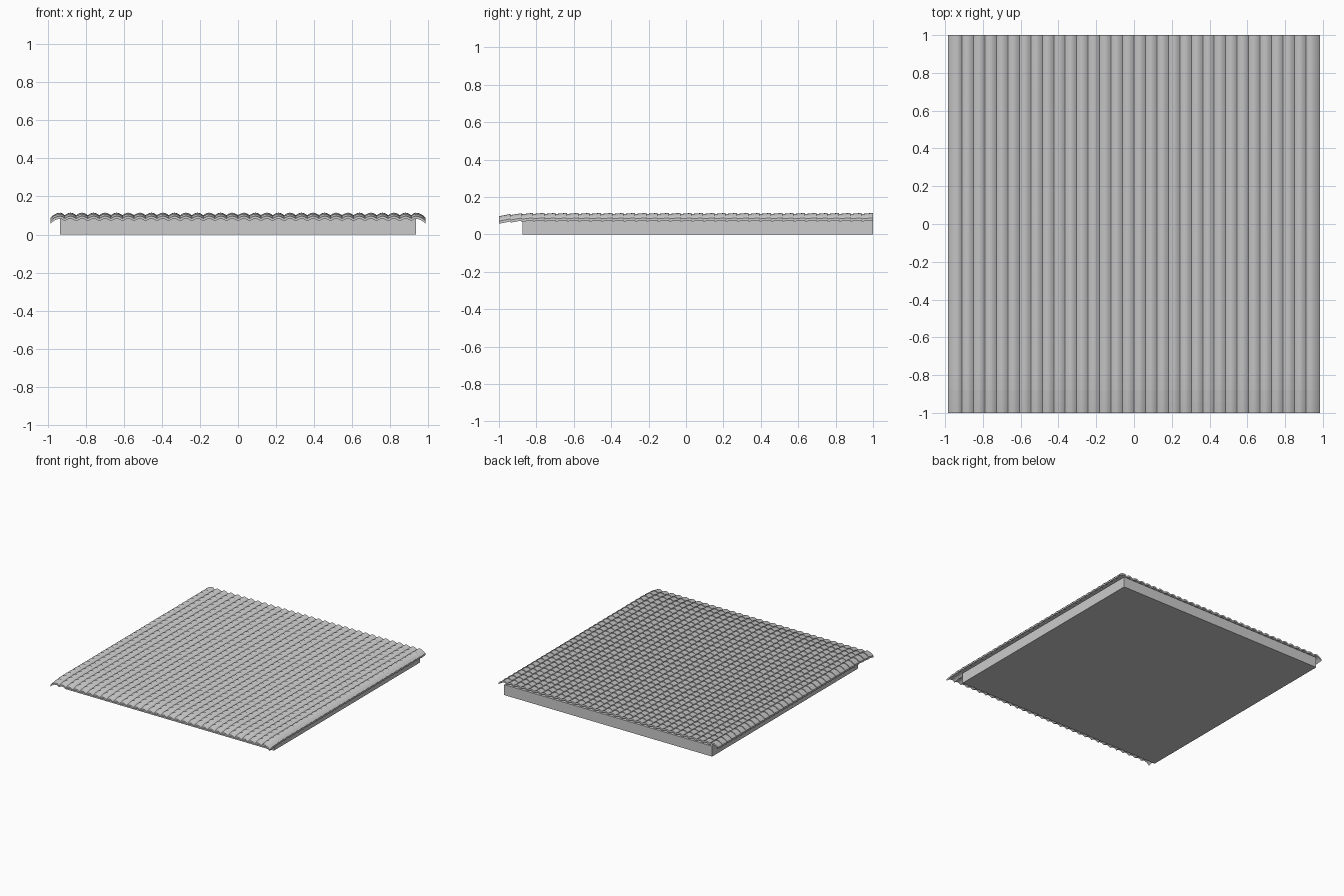
import bpy, bmesh, math

if "Cube" in bpy.data.objects:
    bpy.data.objects.remove(bpy.data.objects["Cube"])

ROWS, COLS, SEG = 33, 30, 6
EDGE, VALLEY_X = 0.985, 0.91      # outer rim and first valley line
VALLEY_Z, ARCH, THICK, STEP = 0.096, 0.013, 0.014, 0.006
PITCH = 2 * VALLEY_X / COLS


def cross_height(x):
    """Arched tile columns with a drooping column along each side."""
    a = abs(x)
    if a <= VALLEY_X + 1e-6:
        t = ((x + VALLEY_X) / PITCH) % 1.0
        return ARCH * math.sin(math.pi * t)
    t = (a - VALLEY_X) / (EDGE - VALLEY_X)
    if t < 0.3:
        return ARCH * math.sin(math.pi / 2 * t / 0.3)
    return ARCH - 0.026 * ((t - 0.3) / 0.7) ** 2


def eave_drop(y):
    """Front overhang bends gently downwards."""
    return 0.012 * max(0.0, (-0.84 - y) / 0.16) ** 1.4


def build_tiles():
    side = [VALLEY_X + (EDGE - VALLEY_X) * t for t in (0.15, 0.3, 0.5, 0.7, 0.85, 1.0)]
    mid = [-VALLEY_X + PITCH * i / SEG for i in range(COLS * SEG + 1)]
    xs = [-x for x in reversed(side)] + mid + side
    # each row is tilted, leaving a small step at its back end
    stations = []
    for r in range(ROWS):
        y0, y1 = -1 + 2 * r / ROWS, -1 + 2 * (r + 1) / ROWS
        stations += [(y0, 0.0), (y1, STEP)]

    bm = bmesh.new()

    def sheet(offset):
        return [[bm.verts.new((x, y, VALLEY_Z + cross_height(x) + lift
                               - eave_drop(y) - offset)) for x in xs]
                for y, lift in stations]

    top, low = sheet(0.0), sheet(THICK)
    n, m = len(stations), len(xs)
    for j in range(n - 1):
        for i in range(m - 1):
            bm.faces.new((top[j][i], top[j][i + 1], top[j + 1][i + 1], top[j + 1][i]))
            bm.faces.new((low[j][i], low[j + 1][i], low[j + 1][i + 1], low[j][i + 1]))
    # rim closing the sheet
    for i in range(m - 1):
        bm.faces.new((low[0][i], low[0][i + 1], top[0][i + 1], top[0][i]))
        bm.faces.new((low[-1][i + 1], low[-1][i], top[-1][i], top[-1][i + 1]))
    for j in range(n - 1):
        bm.faces.new((low[j + 1][0], low[j][0], top[j][0], top[j + 1][0]))
        bm.faces.new((low[j][-1], low[j + 1][-1], top[j + 1][-1], top[j][-1]))
    mesh = bpy.data.meshes.new("roof_tiles")
    bm.to_mesh(mesh)
    bm.free()
    obj = bpy.data.objects.new("roof_tiles", mesh)
    bpy.context.collection.objects.link(obj)
    bpy.context.view_layer.objects.active = obj
    obj.select_set(True)
    bpy.ops.object.shade_smooth_by_angle(angle=math.radians(30))
    obj.select_set(False)


# Tiled covering
build_tiles()

# Slab beneath, flush with the back and set in from the front and sides
bpy.ops.mesh.primitive_cube_add(size=1, location=(0, 0.0625, 0.0425))
slab = bpy.context.object
slab.name = "roof_slab"
slab.scale = (1.87, 1.875, 0.085)
bpy.ops.object.transform_apply(location=False, rotation=False, scale=True)
